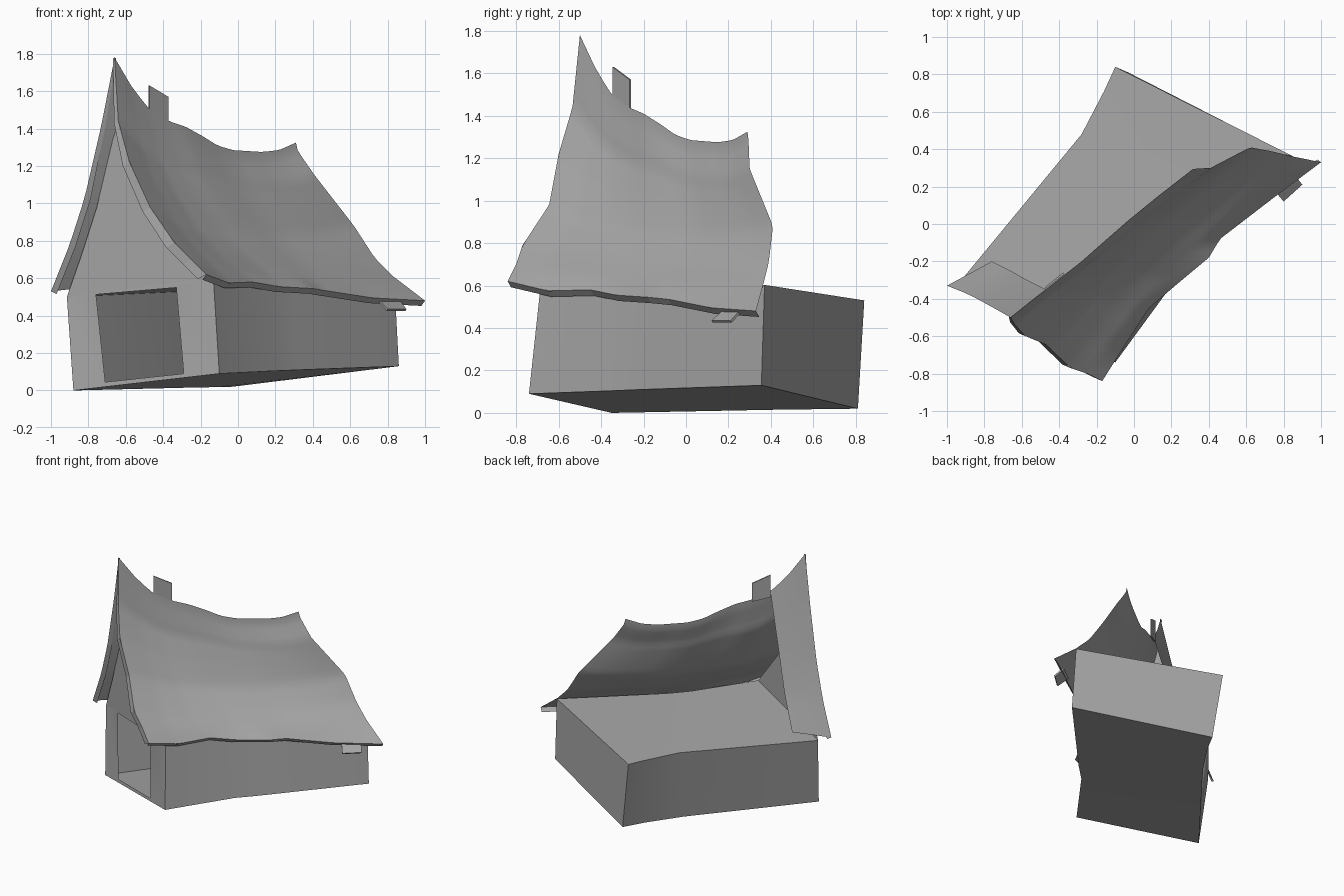
import bpy
from mathutils import Vector

cube = bpy.data.objects.get("Cube")
if cube:
    bpy.data.objects.remove(cube)

grey = bpy.data.materials.new("plain grey")
grey.use_nodes = True
COLOUR = (0.38, 0.38, 0.38, 1)
grey.diffuse_color = COLOUR
grey.node_tree.nodes["Principled BSDF"].inputs["Base Color"].default_value = COLOUR


def build(name, verts, faces, thickness=0, smooth=False):
    mesh = bpy.data.meshes.new(name)
    mesh.from_pydata([tuple(v) for v in verts], [], faces)
    mesh.materials.append(grey)
    obj = bpy.data.objects.new(name, mesh)
    bpy.context.collection.objects.link(obj)
    if thickness:
        mod = obj.modifiers.new("thickness", 'SOLIDIFY')
        mod.thickness = thickness
        mod.offset = -1
    if smooth:
        bpy.ops.object.select_all(action='DESELECT')
        bpy.context.view_layer.objects.active = obj
        obj.select_set(True)
        bpy.ops.object.shade_smooth_by_angle(angle=0.6)
    return obj


def along(path, t):
    """Point at fraction t of the length of a polyline."""
    pts = [Vector(p) for p in path]
    lengths = [(b - a).length for a, b in zip(pts, pts[1:])]
    want = t * sum(lengths)
    for a, b, d in zip(pts, pts[1:], lengths):
        if want <= d + 1e-6:
            return a.lerp(b, want / d)
        want -= d
    return pts[-1]


def patch(name, top, bottom, start, end, nu, nv, hem=None, flip=False):
    """Sheet stretched between four edge curves, with an optional overhanging hem."""
    verts = []
    for i in range(nu + 1):
        u = i / nu
        for j in range(nv + 1):
            v = j / nv
            corners = (along(top, 0).lerp(along(top, 1), u)).lerp(
                along(bottom, 0).lerp(along(bottom, 1), u), v)
            verts.append(along(top, u).lerp(along(bottom, u), v)
                         + along(start, v).lerp(along(end, v), u) - corners)
        if hem:
            verts += [along(bottom, u).lerp(along(hem, u), s) for s in (0.5, 1)]
    rows = len(verts) // (nu + 1)
    faces = []
    for i in range(nu):
        for j in range(rows - 1):
            a = i * rows + j
            f = (a, a + 1, a + rows + 1, a + rows)
            faces.append(f[::-1] if flip else f)
    return build(name, verts, faces, 0, True)


def lip(name, path, offsets):
    """Narrow folded edge along a path."""
    n = len(path)
    verts = [Vector(p) for p in path] + [Vector(p) + Vector(o) for p, o in zip(path, offsets)]
    build(name, verts, [(i, n + i, n + i + 1, i + 1) for i in range(n - 1)])


# Sagging roof slope
apex = (-0.66, -0.50, 1.78)
ridge = [apex, (-0.56, -0.42, 1.61), (-0.47, -0.35, 1.5), (-0.37, -0.27, 1.44),
         (-0.28, -0.20, 1.41), (-0.19, -0.12, 1.36), (-0.11, -0.05, 1.31),
         (-0.03, 0.02, 1.285), (0.13, 0.15, 1.275), (0.22, 0.22, 1.285), (0.31, 0.29, 1.325)]
eave = [(-0.17, -0.84, 0.62), (-0.05, -0.65, 0.575), (0.08, -0.45, 0.58),
        (0.22, -0.33, 0.555), (0.40, -0.18, 0.545), (0.46, -0.08, 0.535),
        (0.72, 0.12, 0.495), (1.0, 0.33, 0.48)]
wall_line = [(-0.25, -0.80, 0.70), (-0.13, -0.65, 0.66), (0.0, -0.48, 0.64),
             (0.17, -0.29, 0.615), (0.42, -0.04, 0.605), (0.64, 0.17, 0.605),
             (0.83, 0.365, 0.61)]
front_verge = [apex, (-0.64, -0.535, 1.44), (-0.58, -0.6, 1.22),
               (-0.47, -0.645, 0.98), (-0.34, -0.77, 0.79), wall_line[0]]
back_verge = [ridge[-1], (0.32, 0.295, 1.28), (0.41, 0.30, 1.15), (0.62, 0.41, 0.88),
              (0.73, 0.39, 0.71), wall_line[-1]]
patch("roof_slope", ridge, wall_line, front_verge, back_verge, 40, 22, eave)

# Folded edges of the roof
down = (-0.02, 0.015, -0.028)
lip("eave_lip", eave, [down] * len(eave))
verge = front_verge + [eave[0]]
lip("verge_lip", verge[::-1],
    [(-0.045 * s, 0.02 * s, -0.025 * s) for s in (1, 1, 1, 0.9, 0.8, 0.5, 0.2)])

# Remaining strip of the other slope
strip_front = [apex, (-0.73, -0.46, 1.42), (-0.82, -0.41, 1.03),
               (-0.90, -0.37, 0.78), (-1.0, -0.33, 0.53)]
strip_inner = [ridge[2], (-0.53, -0.32, 1.27), (-0.59, -0.29, 1.05),
               (-0.66, -0.25, 0.8), (-0.76, -0.20, 0.556)]
patch("roof_strip", ridge[:3], [strip_front[-1], strip_inner[-1]],
      strip_front, strip_inner, 4, 16, flip=True)
lip("strip_lip", strip_front, [(0.03 * s, 0.01 * s, -0.015 * s) for s in (0.3, 0.7, 1, 1, 1)])

# Loose boards on the ridge and the eave
build("ridge_board", [(-0.472, -0.347, 1.63), (-0.372, -0.267, 1.57),
                      (-0.372, -0.267, 1.43), (-0.472, -0.347, 1.46)], [(3, 2, 1, 0)], 0.01)
build("eave_board", [(0.75, 0.18, 0.49), (0.80, 0.12, 0.435),
                     (0.90, 0.21, 0.435), (0.86, 0.26, 0.49)], [(0, 1, 2, 3)], 0.012)

# Hollow body with pinched side walls: each wall is (bottom, top) at four stations
left = [((-0.88, -0.35, 0), (-0.915, -0.29, 0.5)),
        ((-0.27, 0.42, 0.015), (-0.28, 0.48, 0.53)),
        ((-0.11, 0.66, 0.018), (-0.16, 0.71, 0.53)),
        ((-0.03, 0.81, 0.02), (-0.10, 0.84, 0.53))]
right = [((-0.10, -0.74, 0.09), (-0.132, -0.685, 0.6)),
         ((0.20, -0.33, 0.105), (0.165, -0.285, 0.59)),
         ((0.32, -0.215, 0.11), (0.285, -0.17, 0.585)),
         ((0.86, 0.355, 0.13), (0.835, 0.37, 0.603))]
verts, faces = [], []
for l, r in zip(left, right):
    verts += [Vector(p) for p in (l[0], r[0], r[1], l[1])]
last = len(verts) - 4
for i in range(0, last, 4):
    for k in range(4):
        n = (k + 1) % 4
        faces.append((i + k, i + 4 + k, i + 4 + n, i + n))
faces.append((last + 3, last + 2, last + 1, last))


def on_front(x, z):
    """Point of the leaning front wall plane."""
    o, r, u = Vector(left[0][0]), Vector(right[0][0]), Vector(left[0][1])
    n = (r - o).cross(u - o)
    return Vector((x, o.y - (n.x * (x - o.x) + n.z * (z - o.z)) / n.y, z))


# Front wall around the doorway
door = [on_front(*p) for p in ((-0.71, 0.045), (-0.29, 0.09), (-0.33, 0.55), (-0.76, 0.52))]
d = len(verts)
verts += door
for k in range(4):
    n = (k + 1) % 4
    faces.append((k, n, d + n, d + k))
build("house_body", verts, faces, 0, True)

# Gable wall under the roof
outline = [left[0][1], right[0][1], (-0.24, -0.63, 0.73), (-0.41, -0.55, 0.94),
           (-0.535, -0.485, 1.2), (-0.605, -0.45, 1.54), (-0.67, -0.41, 1.34),
           (-0.755, -0.37, 0.98), (-0.835, -0.33, 0.73)]
build("gable_wall", outline, [tuple(range(len(outline)))])
